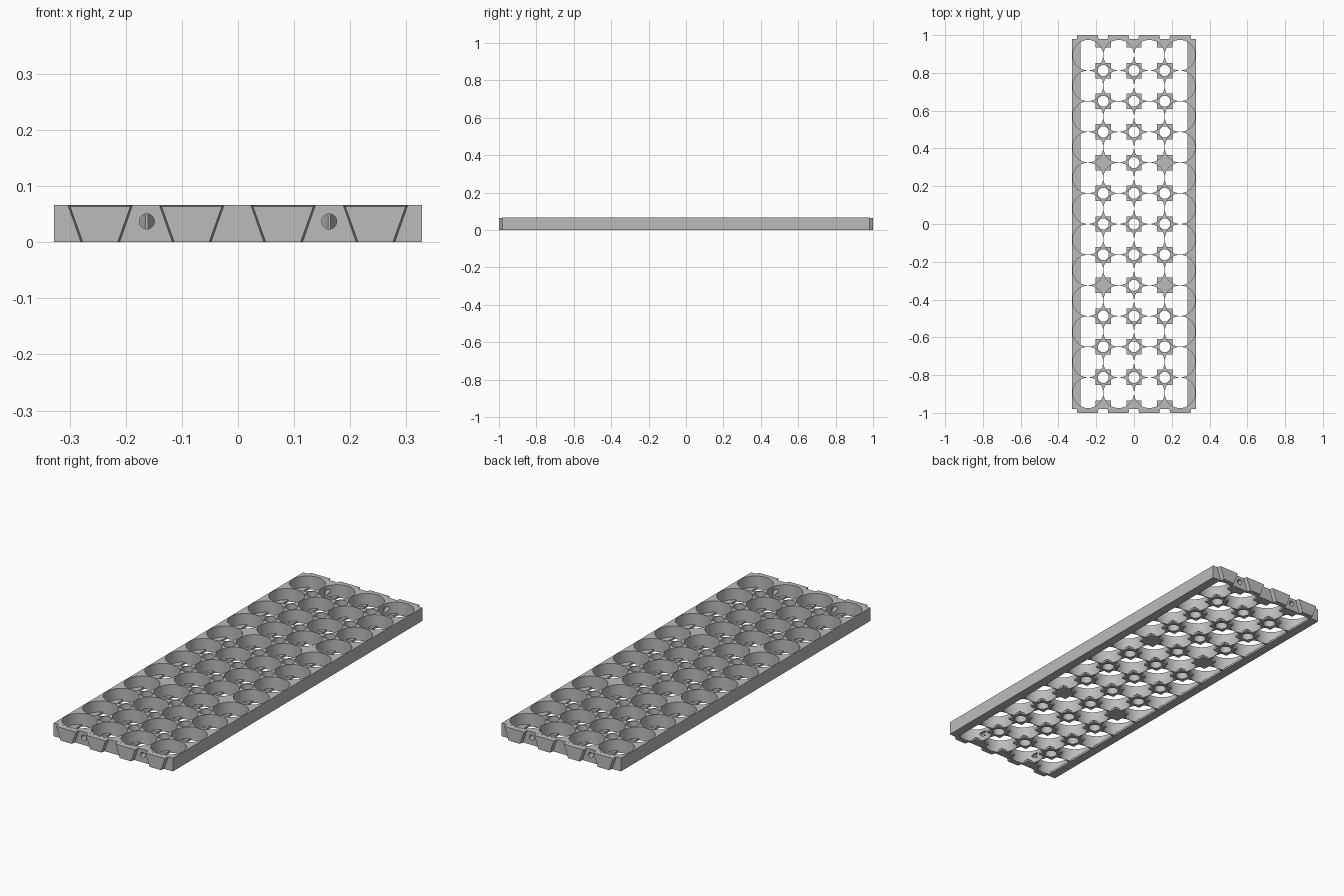
import bpy, bmesh, math
from mathutils import Matrix, Vector

if "Cube" in bpy.data.objects:
    bpy.data.objects.remove(bpy.data.objects["Cube"])

PITCH, R, H = 0.1625, 0.0806, 0.066
HX, HY = 0.328, 0.98
FLOOR = 0.01

grey = bpy.data.materials.new("grey plastic")
grey.diffuse_color = (0.5, 0.5, 0.5, 1)
grey.use_nodes = True
grey.node_tree.nodes["Principled BSDF"].inputs["Base Color"].default_value = grey.diffuse_color


def finish(bm, name):
    bmesh.ops.recalc_face_normals(bm, faces=bm.faces)
    me = bpy.data.meshes.new(name)
    bm.to_mesh(me)
    bm.free()
    me.materials.append(grey)
    ob = bpy.data.objects.new(name, me)
    bpy.context.collection.objects.link(ob)
    return ob


def box(bm, x0, x1, y0, y1, z0, z1):
    m = Matrix.Translation(((x0 + x1) / 2, (y0 + y1) / 2, (z0 + z1) / 2))
    m = m @ Matrix.Diagonal((x1 - x0, y1 - y0, z1 - z0, 1))
    bmesh.ops.create_cube(bm, size=1, matrix=m)


def cone(bm, r1, r2, depth, matrix, n):
    bmesh.ops.create_cone(bm, cap_ends=True, segments=n, radius1=r1, radius2=r2,
                          depth=depth, matrix=matrix)


def square_ring(bm, x, y, half, r, z0, z1, n=24):
    """Square pad with a round hole."""
    rows = []
    for i in range(n):
        a = 2 * math.pi * i / n
        c, s = math.cos(a), math.sin(a)
        k = half / max(abs(c), abs(s))
        rows.append([bm.verts.new((x + q * c, y + q * s, z))
                     for q, z in ((k, z0), (k, z1), (r, z1), (r, z0))])
    for i in range(n):
        a, b = rows[i], rows[(i + 1) % n]
        for j in range(4):
            k = (j + 1) % 4
            bm.faces.new((a[j], b[j], b[k], a[k]))


def cut(target, cutter):
    mod = target.modifiers.new("cut", 'BOOLEAN')
    mod.operation, mod.solver, mod.object = 'DIFFERENCE', 'EXACT', cutter
    bpy.context.view_layer.objects.active = target
    bpy.ops.object.modifier_apply(modifier="cut")
    bpy.data.objects.remove(cutter)


# Solid block that the cells are cut from
bm = bmesh.new()
box(bm, -HX, HX, -HY, HY, 0.0005, H)
holder = finish(bm, "cell_holder")

# Round cells, and the small vent holes in the posts between them
posts = [((i - 1) * PITCH, (j - 5) * PITCH) for i in range(3) for j in range(11)]


def is_solid(x, y):
    return abs(abs(x) - PITCH) < 0.01 and abs(abs(y) - 2 * PITCH) < 0.01


bm = bmesh.new()
for i in range(4):
    for j in range(12):
        cone(bm, R, R, 0.3, Matrix.Translation(((i - 1.5) * PITCH, (j - 5.5) * PITCH, 0)), 48)
for x, y in posts:
    if not is_solid(x, y):
        cone(bm, 0.029, 0.029, 0.3, Matrix.Translation((x, y, 0)), 24)
cut(holder, finish(bm, "cell_cutter"))

# Countersunk screw holes in both ends
bm = bmesh.new()
for x in (-PITCH, PITCH):
    for s in (-1, 1):
        rot = Matrix.Rotation(s * math.pi / 2, 4, 'X')
        for r1, r2, d, y in ((0.022, 0.017, 0.03, 0.977), (0.0135, 0.0135, 0.08, 0.95)):
            cone(bm, r1, r2, d, Matrix.Translation((x, s * y, 0.037)) @ rot, 24)
            if d == 0.08:
                continue
cut(holder, finish(bm, "screw_cutter"))

# Smooth the round walls only
bpy.ops.object.select_all(action='DESELECT')
holder.select_set(True)
bpy.context.view_layer.objects.active = holder
bpy.ops.object.shade_smooth_by_angle(angle=math.radians(25))

# Square support pads under the posts
bm = bmesh.new()
for x, y in posts:
    if is_solid(x, y):
        box(bm, x - 0.041, x + 0.041, y - 0.041, y + 0.041, 0, FLOOR)
    else:
        square_ring(bm, x, y, 0.041, 0.029, 0, FLOOR)
for x in (-PITCH, 0, PITCH):
    for s in (-1, 1):
        ys = sorted((s * 0.935, s * 0.979))
        box(bm, x - 0.041, x + 0.041, ys[0], ys[1], 0, FLOOR)
finish(bm, "support_pads")

# Bottom rails along the long sides
for s, name in ((-1, "left_rail"), (1, "right_rail")):
    bm = bmesh.new()
    xs = sorted((s * 0.283, s * HX))
    box(bm, xs[0], xs[1], -HY, HY, 0, FLOOR)
    finish(bm, name)

# Tapered joining tabs on both ends
for s, name in ((-1, "front_tabs"), (1, "back_tabs")):
    bm = bmesh.new()
    for cx in (-0.2455, -0.0825, 0.0805, 0.245):
        loops = []
        for y, inset in ((0.977, 0), (1.0, 0.004)):
            loops.append([bm.verts.new((cx + px, s * y, z)) for px, z in (
                (-0.035 + inset, 0), (0.035 - inset, 0),
                (0.058 - inset, H - inset / 2), (-0.058 + inset, H - inset / 2))])
        a, b = loops
        bm.faces.new(a)
        bm.faces.new(b)
        for i in range(4):
            k = (i + 1) % 4
            bm.faces.new((a[i], a[k], b[k], b[i]))
    finish(bm, name)
